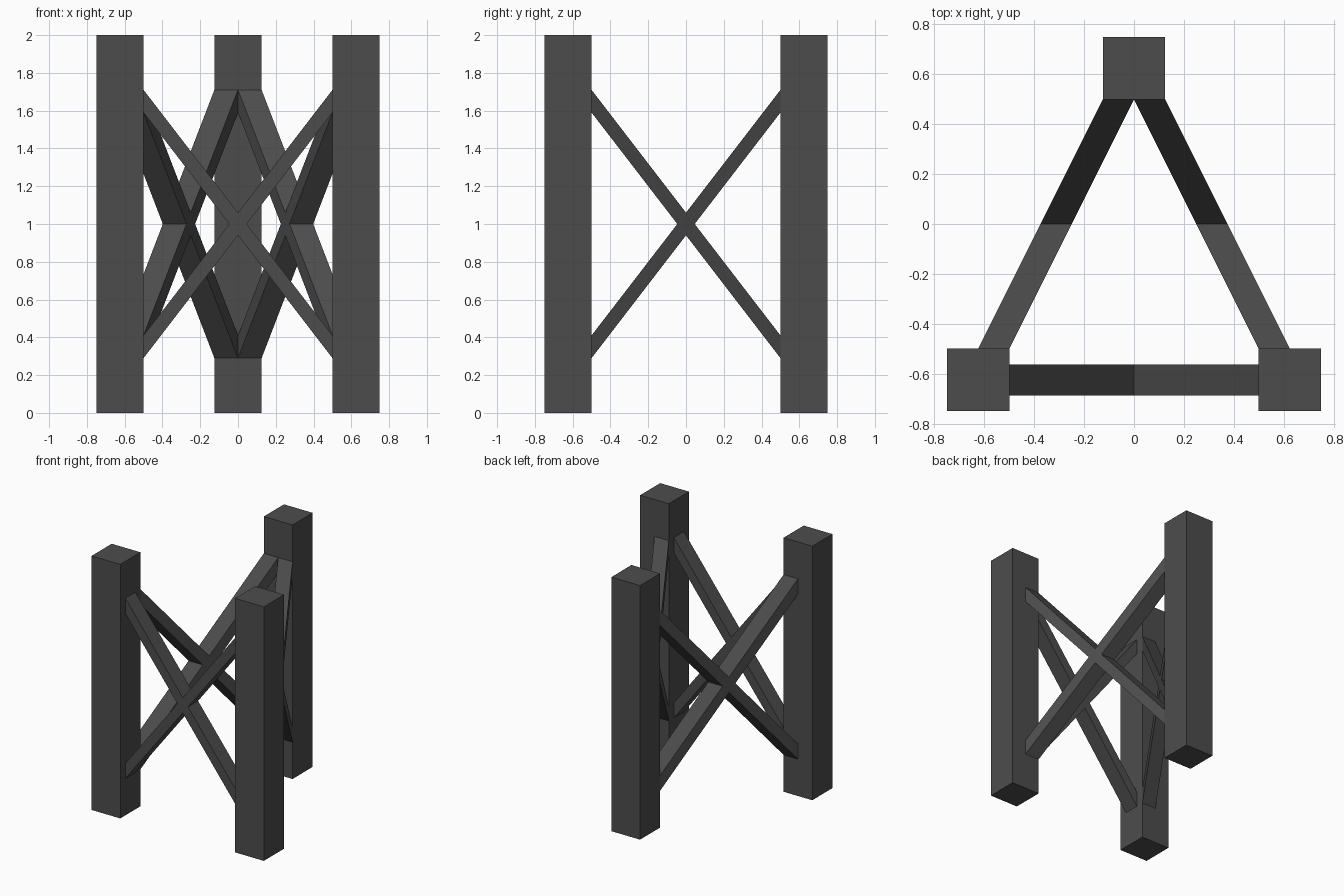
import bpy, bmesh

if "Cube" in bpy.data.objects:
    bpy.data.objects.remove(bpy.data.objects["Cube"])

grey = bpy.data.materials.new("dark grey")
grey.diffuse_color = (0.073, 0.073, 0.073, 1)
grey.use_nodes = True
grey.node_tree.nodes["Principled BSDF"].inputs["Base Color"].default_value = grey.diffuse_color


def finish(name, bm):
    bmesh.ops.recalc_face_normals(bm, faces=bm.faces)
    me = bpy.data.meshes.new(name)
    bm.to_mesh(me)
    bm.free()
    me.materials.append(grey)
    bpy.context.collection.objects.link(bpy.data.objects.new(name, me))


def post(name, x, y):
    bm = bmesh.new()
    bmesh.ops.create_cube(bm, size=1)
    for v in bm.verts:
        v.co = (v.co.x * 0.25 + x, v.co.y * 0.25 + y, v.co.z * 2 + 1)
    finish(name, bm)


# X-shaped outline: four arms (each a quad) around a central diamond
H, NOTCH = 0.06, 0.046


def cross_brace(name, place):
    """place(t, z, side) maps the outline to space; side is 0 or 1."""
    bm = bmesh.new()
    quads = [[(-NOTCH, 1), (0, 1 - H), (NOTCH, 1), (0, 1 + H)]]
    for sx in (-1, 1):
        for sz in (-1, 1):
            quads.append([(0, 1 + sz * H), (sx * NOTCH, 1),
                          (sx * 0.5, 1 + sz * (0.65 - H)),
                          (sx * 0.5, 1 + sz * (0.65 + H))])
    for q in quads:
        bm.faces.new([bm.verts.new(place(t, z, 0)) for t, z in q])
    bmesh.ops.remove_doubles(bm, verts=bm.verts, dist=1e-5)
    # give the outline its thickness
    ext = bmesh.ops.extrude_face_region(bm, geom=bm.faces[:], use_keep_orig=True)
    for v in ext["geom"]:
        if isinstance(v, bmesh.types.BMVert):
            a, b = place(0, 0, 0), place(0, 0, 1)
            v.co.x += b[0] - a[0]
            v.co.y += b[1] - a[1]
    finish(name, bm)


# Three posts
post("front_left_post", -0.625, -0.625)
post("front_right_post", 0.625, -0.625)
post("back_post", 0, 0.625)

# Cross braces between the posts
cross_brace("front_brace", lambda t, z, s: (t, -0.6875 + 0.125 * s, z))
for sign, side in ((-1, "left"), (1, "right")):
    cross_brace(side + "_brace",
                lambda t, z, s, k=sign: (k * (0.25 - 0.5 * t + 0.125 * s), t, z))
